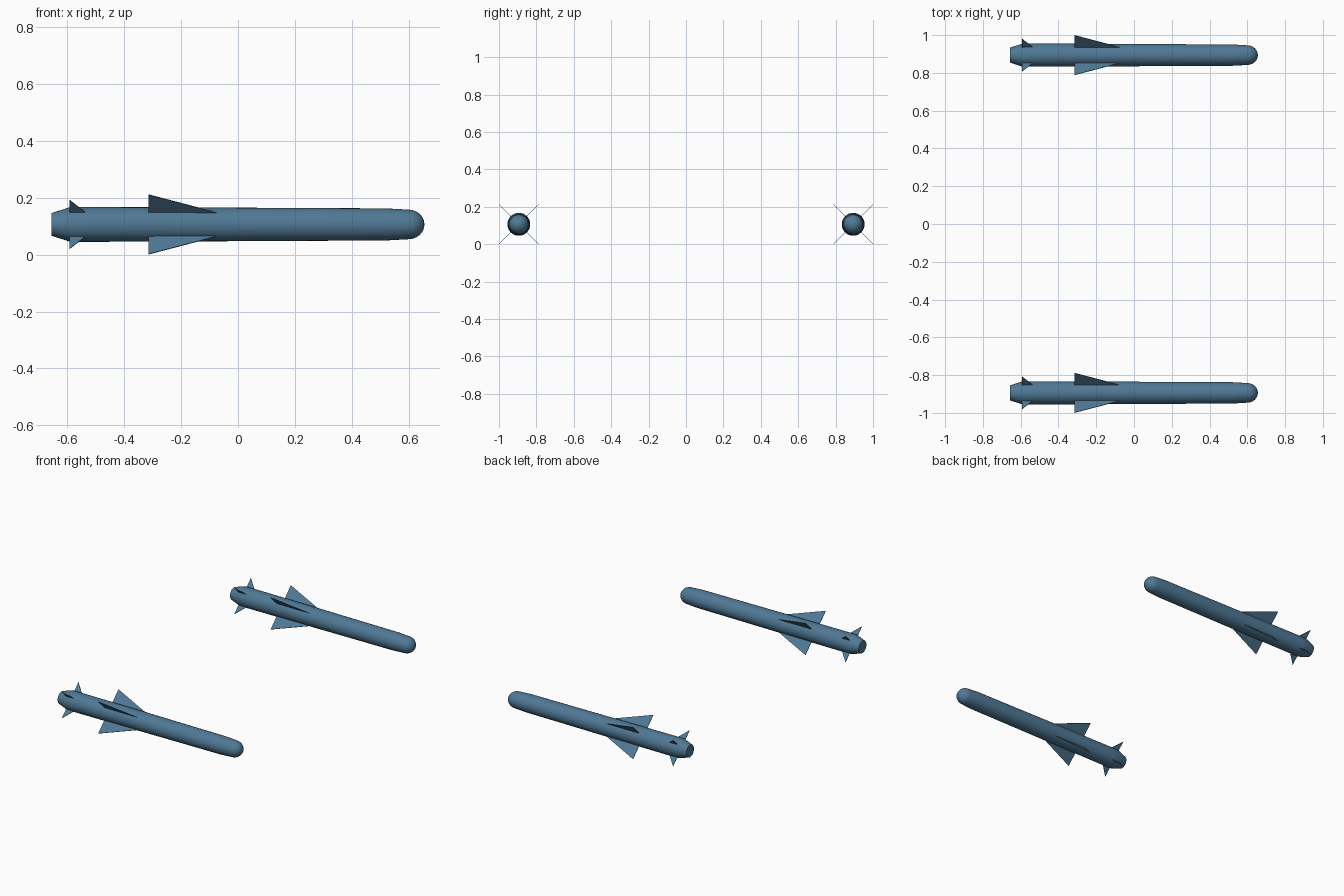
import bpy, bmesh, math
from mathutils import Matrix, Vector

if "Cube" in bpy.data.objects:
    bpy.data.objects.remove(bpy.data.objects["Cube"])

AXIS_Y, AXIS_Z, SEGMENTS = 0.894, 0.1065, 32

paint = bpy.data.materials.new("blue_paint")
paint.diffuse_color = (0.08, 0.19, 0.30, 1)
paint.use_nodes = True
paint.node_tree.nodes["Principled BSDF"].inputs["Base Color"].default_value = paint.diffuse_color


def make_object(name, bm, side):
    bmesh.ops.recalc_face_normals(bm, faces=bm.faces)
    mesh = bpy.data.meshes.new(name)
    bm.to_mesh(mesh)
    bm.free()
    mesh.materials.append(paint)
    obj = bpy.data.objects.new(name, mesh)
    obj.location = (0, side * AXIS_Y, AXIS_Z)
    bpy.context.collection.objects.link(obj)
    return obj


# Body: (x, radius) profile spun around the long axis
def body(name, side):
    profile = [(-0.656, 0), (-0.656, 0.040), (-0.592, 0.0605), (-0.54, 0.0612),
               (-0.30, 0.0605), (0.0, 0.059), (0.30, 0.0575), (0.52, 0.0565), (0.60, 0.052)]
    # rounded nose
    profile += [(0.60 + 0.056 * math.sin(a), 0.052 * math.cos(a))
                for a in (math.radians(15 * i) for i in range(1, 6))]
    profile.append((0.656, 0))
    bm = bmesh.new()
    verts = [bm.verts.new((x, 0, r)) for x, r in profile]
    edges = [bm.edges.new(pair) for pair in zip(verts, verts[1:])]
    bmesh.ops.spin(bm, geom=verts + edges, cent=(0, 0, 0), axis=(1, 0, 0),
                   angle=math.tau, steps=SEGMENTS)
    bmesh.ops.remove_doubles(bm, verts=bm.verts, dist=1e-4)
    obj = make_object(name, bm, side)
    bpy.ops.object.select_all(action='DESELECT')
    obj.select_set(True)
    bpy.context.view_layer.objects.active = obj
    bpy.ops.object.shade_smooth_by_angle(angle=math.radians(35))


# Fins: thin plate outline (x, radial distance), four per set in an X layout
def fins(name, side, outline, thickness):
    bm = bmesh.new()
    for k in range(4):
        turn = Matrix.Rotation(math.radians(45 + 90 * k), 3, 'X')
        rings = [[bm.verts.new(turn @ Vector((x, s * thickness / 2, r))) for x, r in outline]
                 for s in (-1, 1)]
        n = len(outline)
        for ring in rings:
            bm.faces.new(ring)
        for i in range(n):
            j = (i + 1) % n
            bm.faces.new((rings[0][i], rings[0][j], rings[1][j], rings[1][i]))
    make_object(name, bm, side)


for label, side in (("left", -1), ("right", 1)):
    body(f"{label}_missile_body", side)
    fins(f"{label}_main_fins", side,
         [(-0.315, 0.05), (-0.315, 0.1485), (-0.075, 0.0595), (-0.075, 0.05)], 0.003)
    fins(f"{label}_tail_fins", side,
         [(-0.592, 0.05), (-0.592, 0.121), (-0.537, 0.0605), (-0.537, 0.05)], 0.003)
